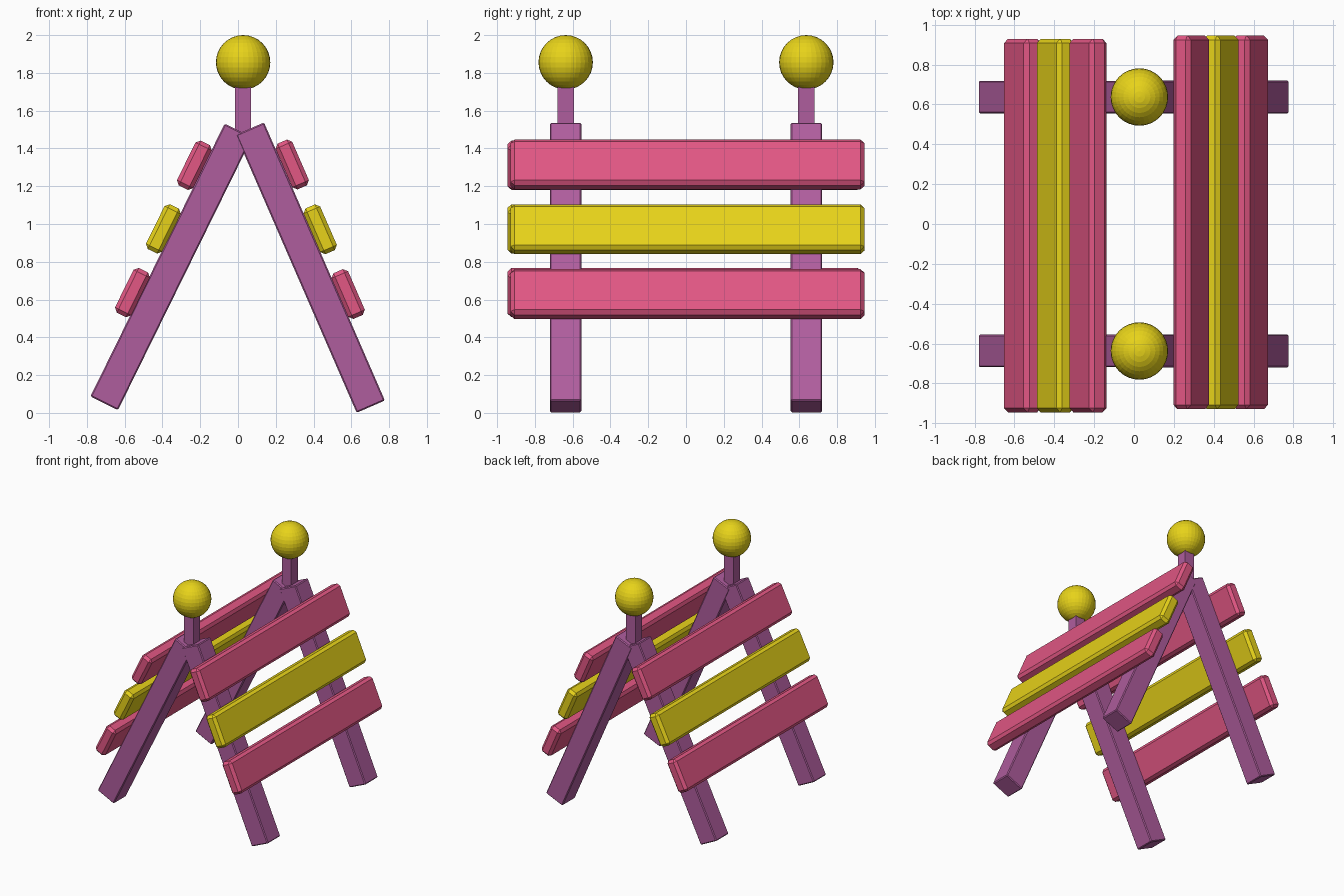
import bpy
from math import radians

if "Cube" in bpy.data.objects:
    bpy.data.objects.remove(bpy.data.objects["Cube"])


def material(name, rgb):
    m = bpy.data.materials.new(name)
    m.diffuse_color = (*rgb, 1)
    m.use_nodes = True
    m.node_tree.nodes["Principled BSDF"].inputs["Base Color"].default_value = m.diffuse_color
    return m


PURPLE = material("purple_paint", (0.43, 0.11, 0.34))
PINK = material("pink_paint", (0.76, 0.095, 0.23))
YELLOW = material("yellow_paint", (0.80, 0.65, 0.01))


def beam(name, loc, size, tilt, bevel, mat):
    """Chamfered box tilted about the y axis."""
    bpy.ops.mesh.primitive_cube_add(size=1, location=loc)
    ob = bpy.context.object
    ob.name = name
    ob.scale = size
    bpy.ops.object.transform_apply(location=False, rotation=False, scale=True)
    ob.rotation_euler.y = radians(tilt)
    if bevel:
        mod = ob.modifiers.new("chamfer", 'BEVEL')
        mod.width = bevel
        mod.segments = 1
    ob.data.materials.append(mat)
    return ob


# two A-frames, each with a post and a ball lamp on top
for end, y in (("front", -0.637), ("back", 0.637)):
    beam(f"{end}_left_leg", (-0.353, y, 0.773), (0.163, 0.163, 1.61), 26.2, 0.007, PURPLE)
    beam(f"{end}_right_leg", (0.383, y, 0.769), (0.163, 0.167, 1.605), -23.5, 0.007, PURPLE)
    beam(f"{end}_post", (0.027, y, 1.59), (0.086, 0.086, 0.36), 0, 0, PURPLE)
    bpy.ops.mesh.primitive_uv_sphere_add(segments=32, ring_count=16, radius=0.144,
                                         location=(0.027, y, 1.856))
    ball = bpy.context.object
    ball.name = f"{end}_ball"
    ball.data.materials.append(YELLOW)

# three planks down each sloping side: top position, step, y shift, tilt
sides = {
    "left": (-0.231, 1.311, -0.164, -0.337, -0.008, 26.2),
    "right": (0.287, 1.315, 0.148, -0.343, 0.008, -23.5),
}
for side, (x, z, dx, dz, y, tilt) in sides.items():
    for i, (level, mat) in enumerate((("top", PINK), ("middle", YELLOW), ("bottom", PINK))):
        beam(f"{side}_{level}_plank", (x + dx * i, y, z + dz * i),
             (0.096, 1.874, 0.264), tilt, 0.021, mat)
